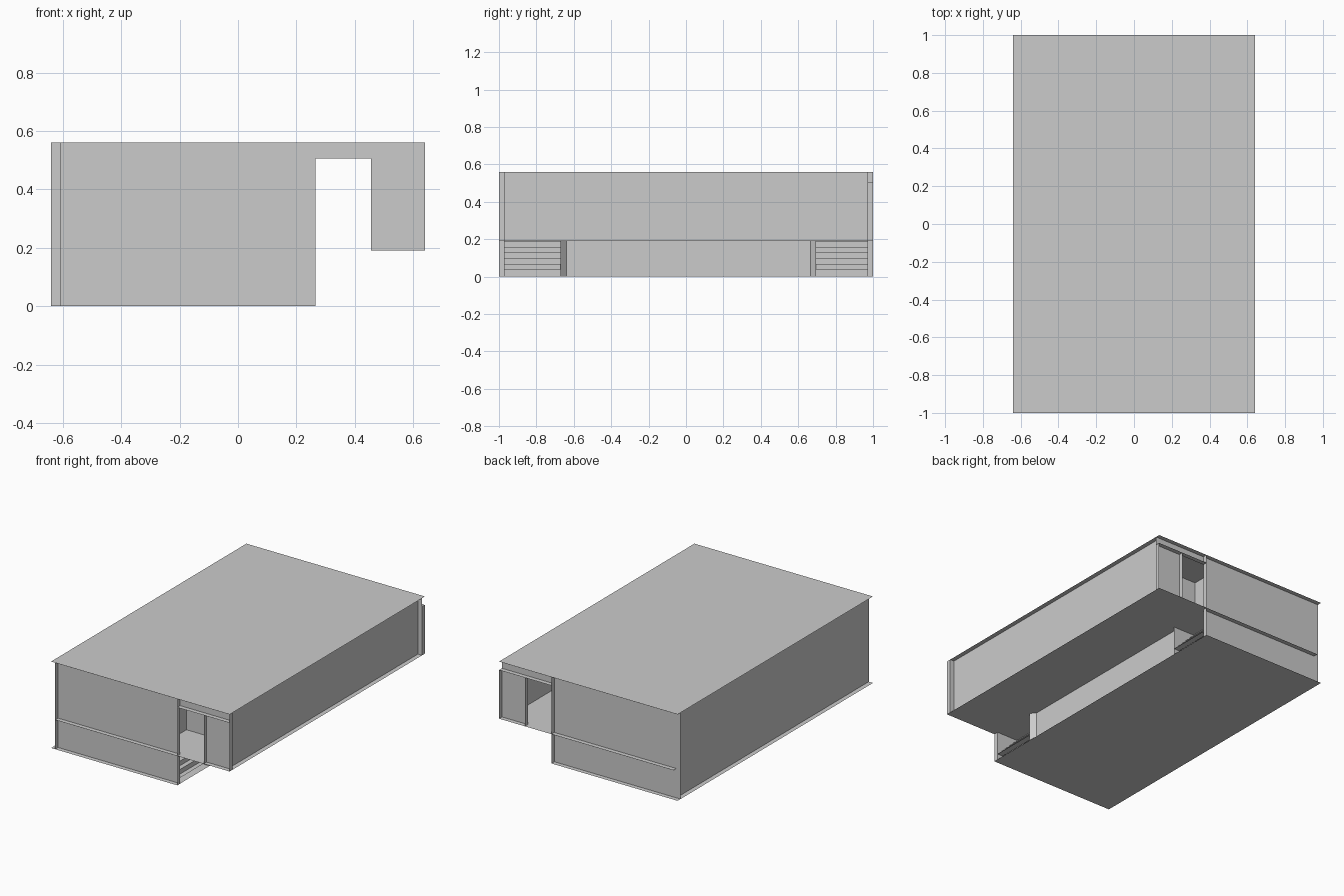
import bpy

if "Cube" in bpy.data.objects:
    bpy.data.objects.remove(bpy.data.objects["Cube"])

# Plane-built pavilion: every sheet is a flat box with one zero dimension
W, B, T = 0.61, 0.97, 0.03       # wall lines and ledge depth
MID, HEAD, TOP = 0.19, 0.505, 0.56
INNER, JAMB, EDGE = 0.265, 0.455, 0.64


def poly(name, pts):
    me = bpy.data.meshes.new(name)
    me.from_pydata(pts, [], [range(len(pts))])
    ob = bpy.data.objects.new(name, me)
    bpy.context.collection.objects.link(ob)
    return ob


def flat(name, x0, x1, y0, y1, z):          # horizontal sheet
    return poly(name, [(x0, y0, z), (x1, y0, z), (x1, y1, z), (x0, y1, z)])


def wall(name, a, b, z0, z1):               # vertical sheet from plan point a to b
    return poly(name, [(*a, z0), (*b, z0), (*b, z1), (*a, z1)])


# Roof and floors
flat("roof", -EDGE, EDGE, -1, 1, TOP)
flat("upper_floor", -W, EDGE, -1, 1, MID)
flat("ground_floor", -EDGE, INNER, -1, 1, 0)

# Long side walls and the door panel on the right one
wall("left_wall", (-W, B), (-W, -1), 0, TOP)
wall("right_wall", (W, -B), (W, B), MID, TOP)
wall("side_door", (W + 0.002, 0.24), (W + 0.002, 0.355), 0.31, 0.47)

# End walls, headers, ledges and fins at front (s=-1) and back (s=1)
for s, end in ((-1, "front"), (1, "back")):
    def run(name, x0, x1, z0, z1):
        a, b = (x0, s * B), (x1, s * B)
        wall(f"{end}_{name}", *((a, b) if s < 0 else (b, a)), z0, z1)

    run("wall", -W if s < 0 else -EDGE, INNER, 0, TOP)
    run("panel", JAMB, EDGE, MID, HEAD)
    run("header", INNER, EDGE, HEAD, TOP)
    ys = sorted((s * B, s))
    flat(f"{end}_header_ledge", INNER, EDGE, *ys, HEAD)
    for name, x, z0, z1 in (("inner_fin", INNER, 0, TOP),
                            ("jamb_fin", JAMB, MID, HEAD),
                            ("corner_fin", EDGE, MID, TOP if s < 0 else HEAD)):
        wall(f"{end}_{name}", (x, ys[0]), (x, ys[1]), z0, z1)

    # Stepped slats beside the ground floor wall
    y0, y1 = (-B, -0.67) if s < 0 else (0.695, B)
    for i in range(1, 6):
        z = 0.008 + i * 0.03
        x = INNER - (i - 1) * 0.03
        flat(f"{end}_step", x - 0.04, x, y0, y1, z)
        wall(f"{end}_riser", (x - 0.03, y0), (x - 0.03, y1), z, z + 0.03)

    # Entrance alcove above
    c = y0 if s > 0 else y1
    wall(f"{end}_alcove_side", (0.1, y0), (0.1, y1), MID, TOP)
    wall(f"{end}_alcove_end", (0.1, c), (INNER, c), 0, TOP)

# Recessed ground floor wall with small splayed returns, hall wall above
wall("ground_wall", (0.235, -0.64), (0.235, 0.665), 0, MID)
wall("front_return", (INNER, -0.67), (0.235, -0.64), 0, MID)
wall("back_return", (0.235, 0.665), (INNER, 0.695), 0, MID)
wall("hall_wall", (INNER, -0.67), (INNER, 0.695), MID, TOP)
